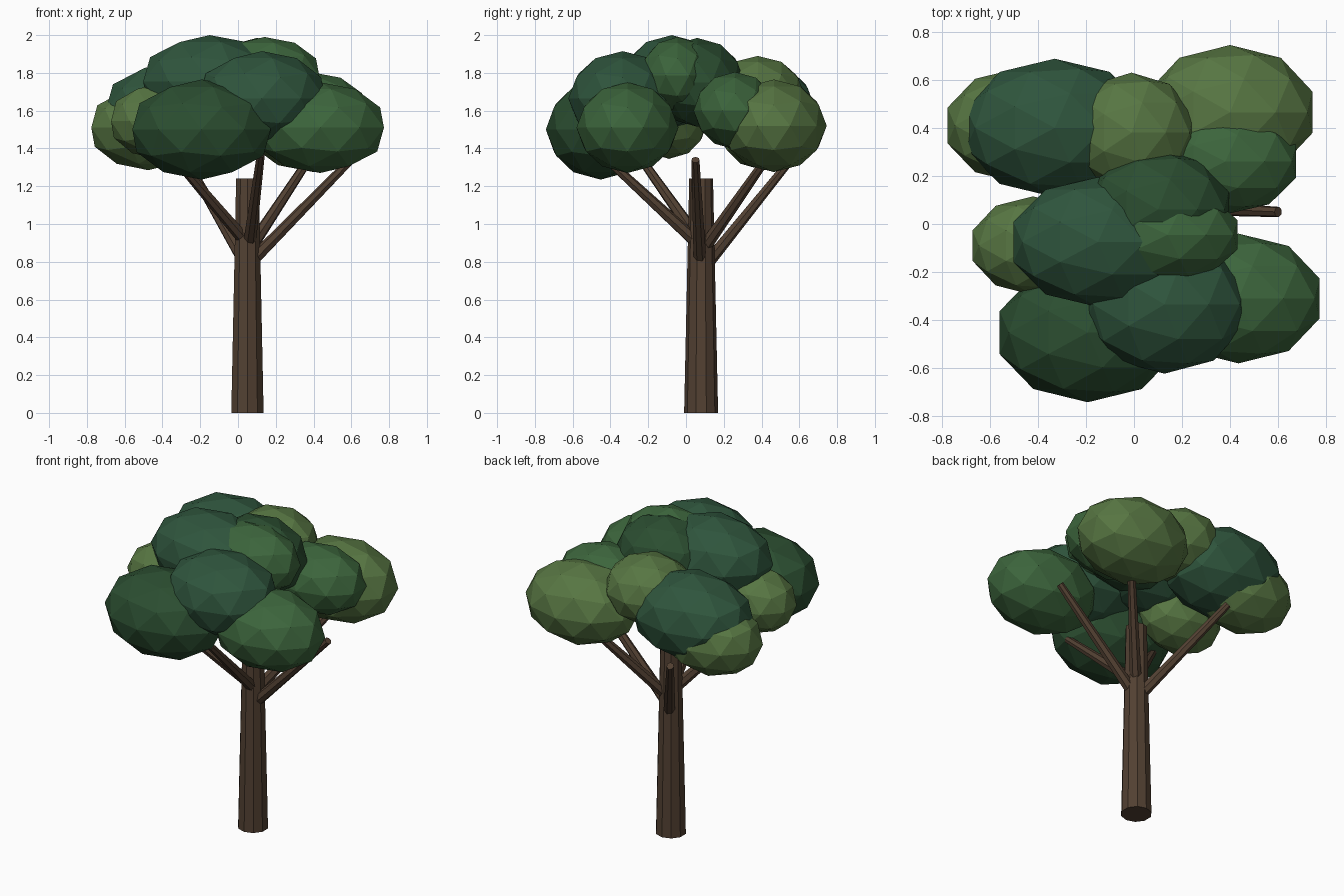
import bpy
from mathutils import Vector

if "Cube" in bpy.data.objects:
    bpy.data.objects.remove(bpy.data.objects["Cube"])


def material(name, rgb):
    m = bpy.data.materials.new(name)
    m.diffuse_color = (*rgb, 1)
    m.use_nodes = True
    m.node_tree.nodes["Principled BSDF"].inputs["Base Color"].default_value = m.diffuse_color
    return m


BARK = material("bark", (0.085, 0.052, 0.032))
LIGHT = material("light_leaf", (0.095, 0.18, 0.055))
MID = material("mid_leaf", (0.045, 0.13, 0.045))
DARK = material("dark_leaf", (0.024, 0.075, 0.03))
TEAL = material("teal_leaf", (0.028, 0.09, 0.046))


def limb(name, start, end, r1, r2, sides):
    """Tapered cylinder between two points."""
    a, b = Vector(start), Vector(end)
    bpy.ops.mesh.primitive_cone_add(vertices=sides, radius1=r1, radius2=r2,
                                    depth=(b - a).length, location=(a + b) / 2)
    ob = bpy.context.object
    ob.rotation_euler = (b - a).to_track_quat('Z', 'Y').to_euler()
    ob.name = name
    ob.data.materials.append(BARK)


def leaf_clump(name, centre, radii, mat):
    """Flat-shaded, squashed icosphere."""
    bpy.ops.mesh.primitive_ico_sphere_add(subdivisions=2, radius=1, location=centre)
    ob = bpy.context.object
    ob.scale = radii
    ob.name = name
    ob.data.materials.append(mat)


# Trunk
limb("trunk", (0.05, 0.08, 0), (0.05, 0.08, 1.24), 0.09, 0.063, 10)

# Branches: start and tip
branches = [
    ((0.07, 0.075, 0.80), (0.60, 0.05, 1.34)),
    ((0.06, 0.06, 0.90), (0.12, -0.45, 1.37)),
    ((0.04, 0.07, 0.91), (-0.37, -0.27, 1.39)),
    ((0.07, 0.10, 0.88), (0.40, 0.45, 1.38)),
    ((0.04, 0.11, 0.79), (-0.26, 0.53, 1.31)),
]
for i, (start, tip) in enumerate(branches):
    limb(f"branch_{i + 1}", start, tip, 0.035, 0.022, 7)

# Canopy: centre, radii, colour
clumps = [
    ((0.40, 0.465, 1.52), (0.36, 0.28, 0.245), LIGHT),
    ((-0.01, 0.38, 1.68), (0.27, 0.25, 0.21), LIGHT),
    ((-0.33, 0.40, 1.60), (0.39, 0.288, 0.265), TEAL),
    ((-0.475, 0.41, 1.51), (0.317, 0.24, 0.225), LIGHT),
    ((0.38, 0.26, 1.60), (0.31, 0.22, 0.205), MID),
    ((0.435, -0.31, 1.51), (0.355, 0.27, 0.24), MID),
    ((-0.193, -0.452, 1.50), (0.385, 0.29, 0.265), DARK),
    ((0.127, -0.335, 1.665), (0.35, 0.288, 0.25), TEAL),
    ((-0.15, -0.075, 1.755), (0.37, 0.27, 0.245), TEAL),
    ((0.10, 0.06, 1.75), (0.31, 0.25, 0.235), DARK),
    ((0.14, -0.045, 1.785), (0.305, 0.20, 0.205), MID),
    ((-0.42, -0.09, 1.545), (0.265, 0.205, 0.20), LIGHT),
]
for i, (centre, radii, mat) in enumerate(clumps):
    leaf_clump(f"leaf_clump_{i + 1}", centre, radii, mat)
